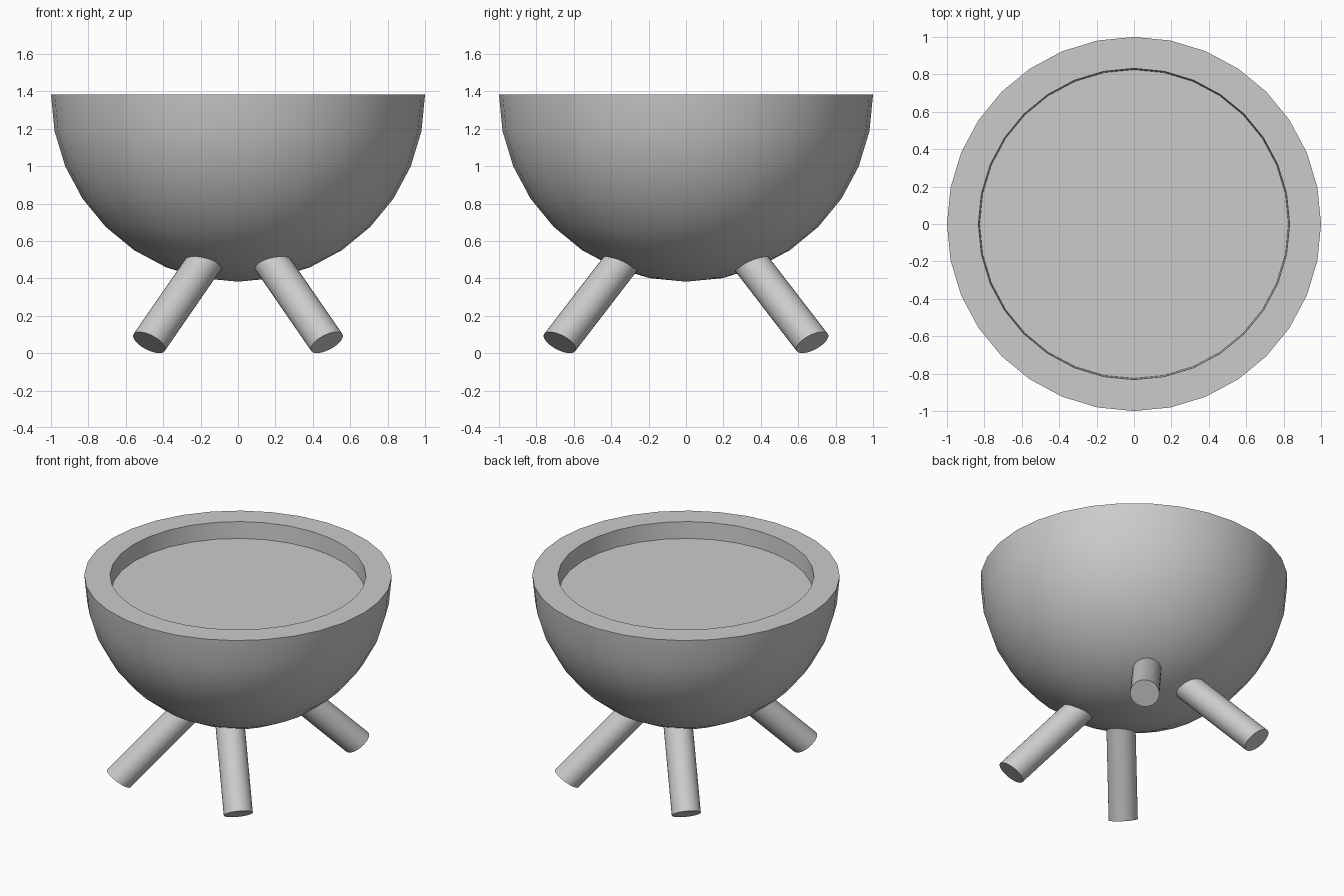
import bpy, bmesh, math
from mathutils import Vector

if "Cube" in bpy.data.objects:
    bpy.data.objects.remove(bpy.data.objects["Cube"])

SIDES = 32
RIM_Z = 1.382


def finish(name, bm):
    bmesh.ops.recalc_face_normals(bm, faces=bm.faces)
    mesh = bpy.data.meshes.new(name)
    bm.to_mesh(mesh)
    bm.free()
    ob = bpy.data.objects.new(name, mesh)
    bpy.context.collection.objects.link(ob)
    bpy.ops.object.select_all(action='DESELECT')
    ob.select_set(True)
    bpy.context.view_layer.objects.active = ob
    bpy.ops.object.shade_smooth_by_angle(angle=math.radians(35))
    return ob


def skin(bm, rings):
    for a, b in zip(rings, rings[1:]):
        for i in range(SIDES):
            j = (i + 1) % SIDES
            bm.faces.new((a[i], a[j], b[j], b[i]))


def circle(bm, centre, ax, ay, r):
    return [bm.verts.new(centre + ax * r * math.cos(t) + ay * r * math.sin(t))
            for t in (2 * math.pi * i / SIDES for i in range(SIDES))]


# Bowl: half sphere with a flat rim and a shallow recess
bm = bmesh.new()
profile = [(math.sin(a), RIM_Z - math.cos(a))
           for a in (math.pi / 16 * k for k in range(1, 9))]
profile += [(0.832, RIM_Z), (0.825, RIM_Z - 0.118)]
rings = [circle(bm, Vector((0, 0, z)), Vector((1, 0, 0)), Vector((0, 1, 0)), r)
         for r, z in profile]
skin(bm, rings)
pole = bm.verts.new((0, 0, RIM_Z - 1))
for i in range(SIDES):
    bm.faces.new((pole, rings[0][(i + 1) % SIDES], rings[0][i]))
bm.faces.new(rings[-1])
finish("bowl", bm)

# Four splayed legs: slightly skewed cylinders, mirrored in x and y
for sx, side in ((-1, "left"), (1, "right")):
    for sy, end in ((-1, "front"), (1, "back")):
        bm = bmesh.new()
        n = Vector((0.42 * sx, 0.42 * sy, -0.80)).normalized()
        ax = Vector((-sy, sx, 0)).normalized()
        ay = n.cross(ax)
        foot = Vector((0.475 * sx, 0.675 * sy, 0.057))
        top = foot + Vector((-0.69 * sx, -0.77 * sy, 1)) * 0.52
        ends = [circle(bm, c, ax, ay, 0.095) for c in (foot, top)]
        skin(bm, ends)
        for e in ends:
            bm.faces.new(e)
        finish(f"{end}_{side}_leg", bm)
